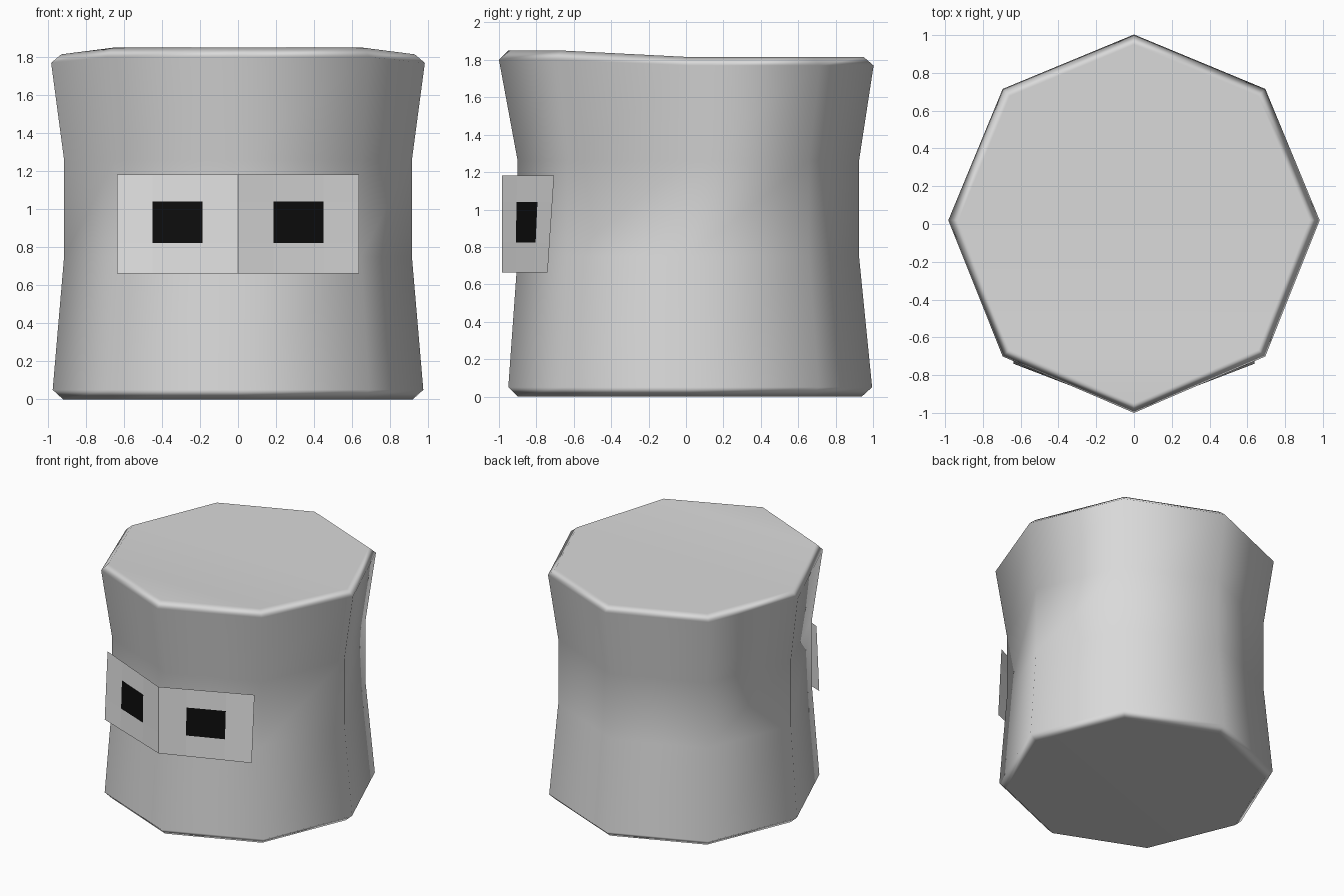
import bpy, bmesh, math

if "Cube" in bpy.data.objects:
    bpy.data.objects.remove(bpy.data.objects["Cube"])


def material(name, grey):
    m = bpy.data.materials.new(name)
    m.diffuse_color = (grey, grey, grey, 1)
    m.use_nodes = True
    m.node_tree.nodes["Principled BSDF"].inputs["Base Color"].default_value = m.diffuse_color
    return m


BODY = material("stone grey", 0.7)
PANEL = material("pale grey", 0.77)
BLACK = material("black", 0.004)


def finish(bm, name, mats):
    mesh = bpy.data.meshes.new(name)
    bm.to_mesh(mesh)
    bm.free()
    for m in mats:
        mesh.materials.append(m)
    ob = bpy.data.objects.new(name, mesh)
    bpy.context.collection.objects.link(ob)
    return ob


# Eight-sided waisted body: (z, front z, radius, front radius, y centre) per ring
RINGS = [
    (0.00, 0.00, 0.92, 0.92, 0.02),
    (0.05, 0.05, 0.975, 0.97, 0.02),
    (0.75, 0.75, 0.915, 0.91, 0.01),
    (1.26, 1.26, 0.915, 0.91, 0.01),
    (1.77, 1.80, 0.983, 1.02, 0.02),
    (1.815, 1.85, 0.93, 0.97, 0.02),
]
bm = bmesh.new()
loops = []
for z, zf, r, rf, cy in RINGS:
    loop = []
    for i in range(8):
        a = i * math.pi / 4
        front = math.sin(a) < -0.1
        loop.append(bm.verts.new((r * math.cos(a),
                                  cy + (rf if front else r) * math.sin(a),
                                  zf if front else z)))
    loops.append(loop)
for low, high in zip(loops, loops[1:]):
    for i in range(8):
        j = (i + 1) % 8
        bm.faces.new((low[i], low[j], high[j], high[i]))
bm.faces.new(loops[0][::-1])
# Top cap: raised front part slopes down to the flat back part
top = loops[-1]
bm.faces.new((top[0], top[1], top[2], top[3], top[4]))
bm.faces.new((top[4], top[5], top[7], top[0]))
bm.faces.new((top[5], top[6], top[7]))
for f in bm.faces:
    f.smooth = True
body = finish(bm, "body", [BODY])
# Keep the caps flat while the rims stay soft
weighted = body.modifiers.new("soft rims", 'WEIGHTED_NORMAL')
weighted.weight = 80

# Folded face panel with an eye cut into each half
XS = (0.0, 0.187, 0.45, 0.637)
ZS = (0.662, 0.823, 1.04, 1.183)
bm = bmesh.new()
for side in (-1, 1):
    grid = []
    for z in ZS:
        t = (z - ZS[0]) / (ZS[-1] - ZS[0])
        outer_y = -0.74 + 0.035 * t
        grid.append([bm.verts.new((side * x,
                                   -0.985 + (outer_y + 0.985) * x / XS[-1], z))
                     for x in XS])
    for r in range(3):
        for c in range(3):
            quad = [grid[r][c], grid[r][c + 1], grid[r + 1][c + 1], grid[r + 1][c]]
            f = bm.faces.new(quad if side > 0 else quad[::-1])
            f.material_index = 1 if r == c == 1 else 0
bmesh.ops.remove_doubles(bm, verts=bm.verts, dist=1e-4)
finish(bm, "face_panel", [PANEL, BLACK])
